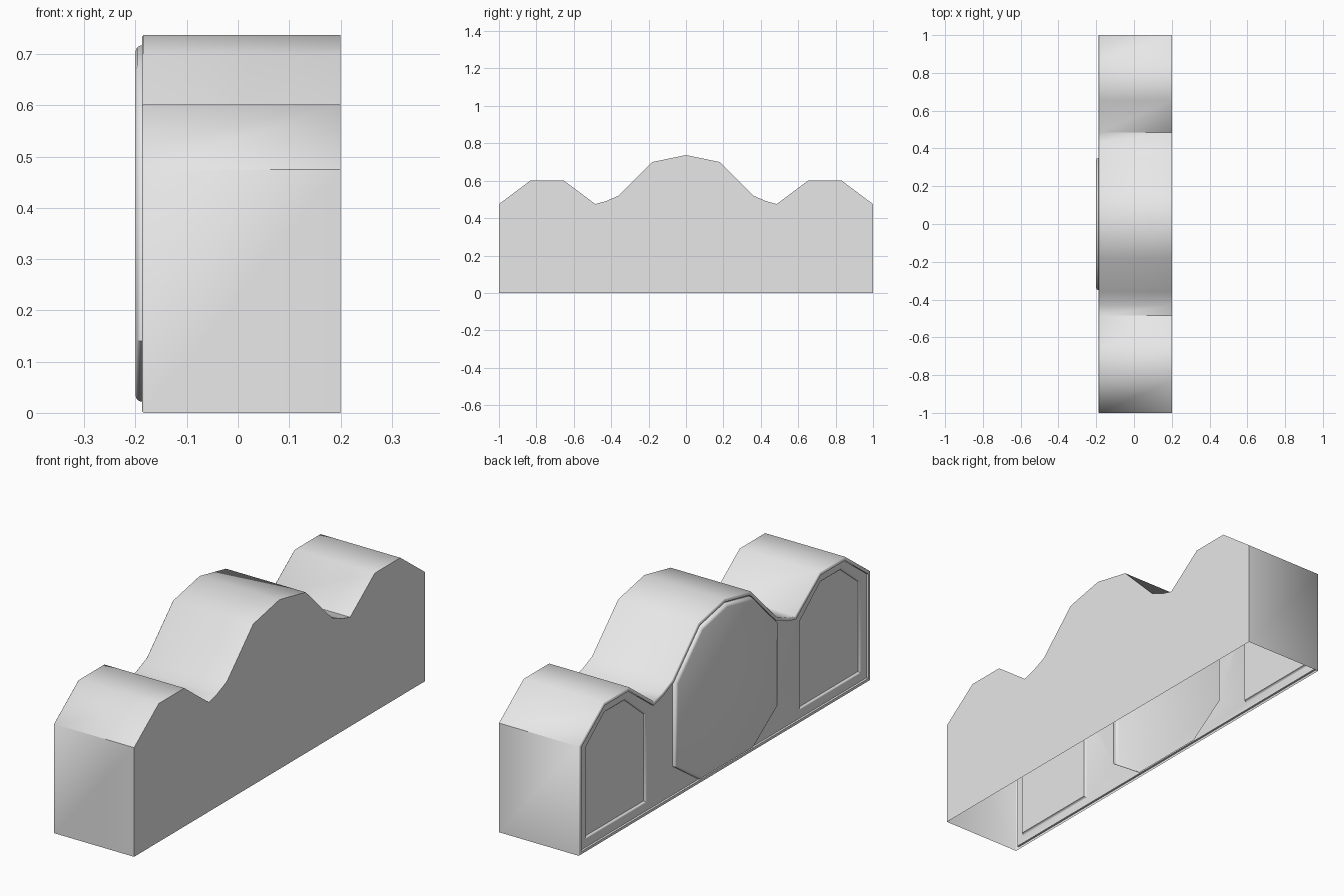
import bpy
import bmesh
import math
from mathutils import Vector

cube = bpy.data.objects.get("Cube")
if cube:
    bpy.data.objects.remove(cube, do_unlink=True)

grey = bpy.data.materials.new("plain_grey")
grey.use_nodes = True
grey.diffuse_color = (0.8, 0.8, 0.8, 1)
grey.node_tree.nodes["Principled BSDF"].inputs["Base Color"].default_value = (0.8, 0.8, 0.8, 1)


def mirrored(half):
    """Closed counter-clockwise outline from its +y half, listed bottom to top."""
    return half + [(-y, z) for y, z in reversed(half) if y > 0]


def inset(points, amount):
    """Move every side of a counter-clockwise outline inwards."""
    result = []
    for i, p in enumerate(points):
        p = Vector(p)
        a = (p - Vector(points[i - 1])).normalized()
        b = (Vector(points[(i + 1) % len(points)]) - p).normalized()
        na, nb = Vector((-a.y, a.x)), Vector((-b.y, b.x))
        result.append(p + (na + nb) * amount / (1 + na.dot(nb)))
    return result


bm = bmesh.new()


def loop(points, x):
    return [bm.verts.new((x, p[0], p[1])) for p in points]


def bridge(a, b, skip=-1):
    n = len(a)
    for i in range(n):
        if i != skip:
            j = (i + 1) % n
            bm.faces.new((a[i], a[j], b[j], b[i]))


def stack(points, steps, skip=-1):
    """Bridge a chain of (inset, x) copies of an outline; skip leaves a side open on the first band."""
    loops = [loop(inset(points, d), x) for d, x in steps]
    for k in range(len(loops) - 1):
        bridge(loops[k], loops[k + 1], skip if k == 0 else -1)
    return loops[0], loops[-1]


# Outlines of the body, middle panel and one side panel, as (y, z)
body = mirrored([(1, 0), (1, 0.475), (0.83, 0.602), (0.655, 0.602), (0.485, 0.475),
                 (0.43, 0.49), (0.36, 0.52), (0.18, 0.70), (0, 0.737)])
middle = mirrored([(0.18, 0.022), (0.35, 0.14), (0.35, 0.505), (0.175, 0.68), (0, 0.717)])
side = [(0.526, 0.05), (0.947, 0.05), (0.947, 0.45), (0.815, 0.557), (0.67, 0.557), (0.526, 0.437)]
other_side = [(-y, z) for y, z in reversed(side)]

# Hollow body, open underneath, with a softened raised rim round the panelled wall
wall = -0.179
back, rim = stack(body, [(0, 0.2), (0, -0.184), (0.003, -0.187), (0.014, -0.187), (0.015, wall)],
                  skip=len(body) - 1)
bm.faces.new(back)

# Raised middle panel and two sunken side panels
holes = []
raised = [(0, wall), (0, -0.19), (0.004, -0.197), (0.011, -0.2)]
sunken = [(0, wall), (0.004, wall + 0.003), (0.006, wall + 0.011)]
for outline, steps in ((middle, raised), (side, sunken), (other_side, sunken)):
    base, top = stack(outline, steps)
    bm.faces.new(top)
    holes.append(base)

# Wall surface between the rim and the panels
edges = []
for ring in [rim] + holes:
    for i in range(len(ring)):
        edges.append(bm.edges.get((ring[i - 1], ring[i])))
bmesh.ops.triangle_fill(bm, use_beauty=True, edges=edges, normal=(-1, 0, 0))

# Face everything outwards
bmesh.ops.recalc_face_normals(bm, faces=bm.faces[:])
bm.faces.ensure_lookup_table()
back_face = max(bm.faces, key=lambda f: f.calc_center_median().x)
if back_face.normal.x < 0:
    bmesh.ops.reverse_faces(bm, faces=bm.faces[:])

mesh = bpy.data.meshes.new("panelled_body")
bm.to_mesh(mesh)
bm.free()
mesh.materials.append(grey)
obj = bpy.data.objects.new("panelled_body", mesh)
bpy.context.collection.objects.link(obj)
bpy.ops.object.select_all(action="DESELECT")
obj.select_set(True)
bpy.context.view_layer.objects.active = obj
bpy.ops.object.shade_smooth_by_angle(angle=math.radians(47))
